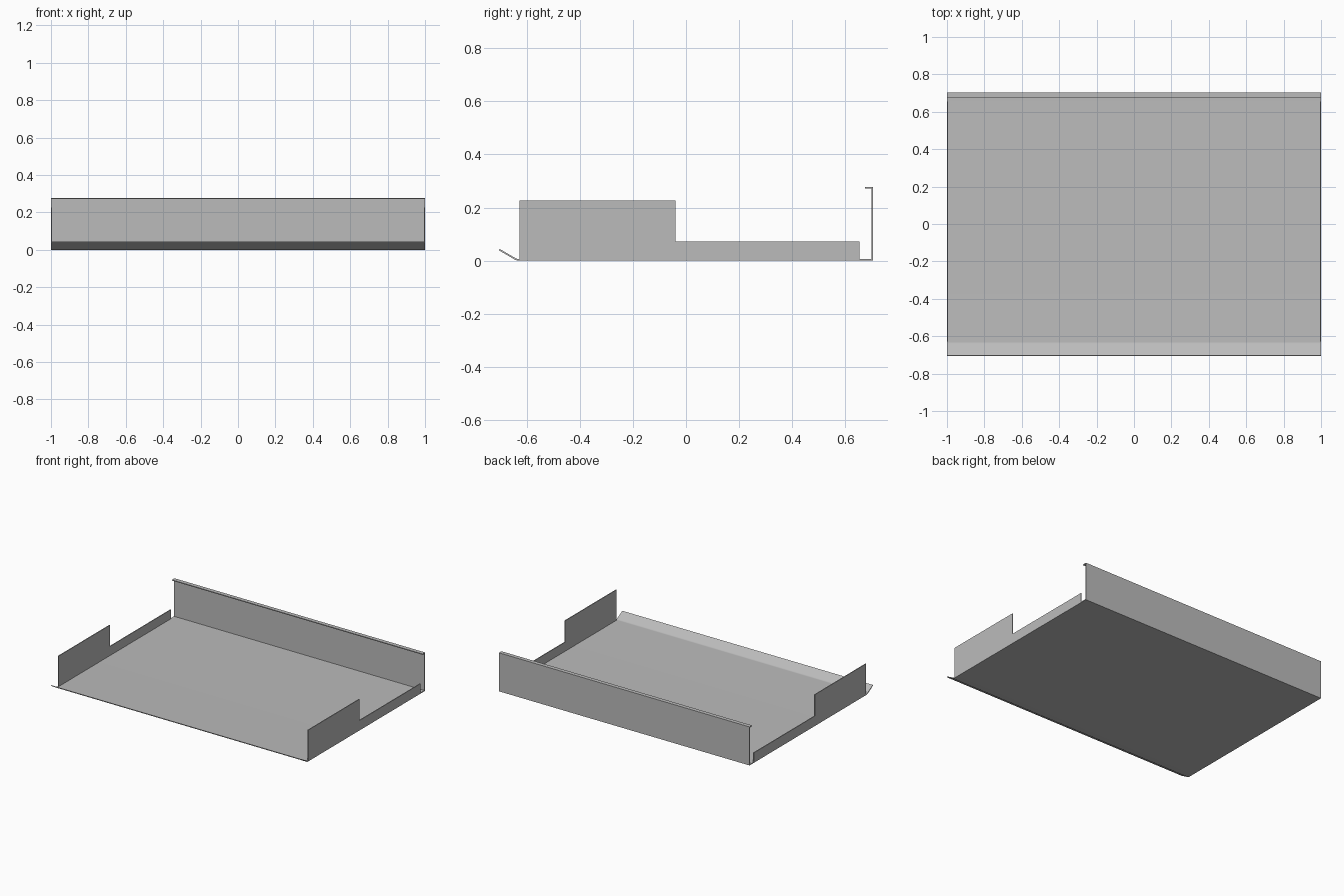
import bpy, bmesh, math
from mathutils import Vector

THICK = 0.006
HALF = 1.0

cube = bpy.data.objects.get("Cube")
if cube:
    bpy.data.objects.remove(cube, do_unlink=True)

steel = bpy.data.materials.new("grey sheet metal")
steel.use_nodes = True
grey = (0.5, 0.5, 0.5, 1)
steel.diffuse_color = grey
steel.node_tree.nodes["Principled BSDF"].inputs["Base Color"].default_value = grey


def extrude_outline(name, outline, x0, x1):
    """Extrude a closed (y, z) outline from x0 to x1."""
    bm = bmesh.new()
    face = bm.faces.new([bm.verts.new((x0, y, z)) for y, z in outline])
    new = bmesh.ops.extrude_face_region(bm, geom=[face])["geom"]
    verts = [v for v in new if isinstance(v, bmesh.types.BMVert)]
    bmesh.ops.translate(bm, verts=verts, vec=(x1 - x0, 0, 0))
    bmesh.ops.recalc_face_normals(bm, faces=bm.faces)
    mesh = bpy.data.meshes.new(name)
    bm.to_mesh(mesh)
    bm.free()
    mesh.materials.append(steel)
    obj = bpy.data.objects.new(name, mesh)
    bpy.context.collection.objects.link(obj)
    bpy.ops.object.select_all(action='DESELECT')
    obj.select_set(True)
    bpy.context.view_layer.objects.active = obj
    bpy.ops.object.shade_smooth_by_angle(angle=math.radians(20))
    return obj


def thicken(path):
    """Close an open path into a strip by a mitred offset to its left."""
    pts = [Vector(p) for p in path]
    dirs = [(b - a).normalized() for a, b in zip(pts, pts[1:])]
    normals = [Vector((-d.y, d.x)) for d in dirs]
    inner = []
    for i, p in enumerate(pts):
        a, b = normals[max(i - 1, 0)], normals[min(i, len(normals) - 1)]
        inner.append(p + (a + b) * THICK / (1 + a.dot(b)))
    return pts + inner[::-1]


# Floor with curved front lip, back wall and its top return
radius, bend_y = 0.03, -0.63
bend = []
for i in range(6, -1, -1):
    a = math.radians(30) * i / 6
    bend.append((bend_y - radius * math.sin(a), radius * (1 - math.cos(a))))
tray_path = [(-0.705, 0.039)] + bend + [(0.704, 0), (0.704, 0.278), (0.675, 0.278)]
extrude_outline("tray_floor_and_back_wall", thicken(tray_path), -HALF, HALF)

# Stepped side walls, tall at the front and low towards the back
wall = [(-0.627, 0), (0.654, 0), (0.654, 0.072), (-0.04, 0.072),
        (-0.04, 0.226), (-0.627, 0.226)]
for side, name in ((1, "left_side_wall"), (-1, "right_side_wall")):
    extrude_outline(name, wall, side * (HALF - THICK), side * HALF)
